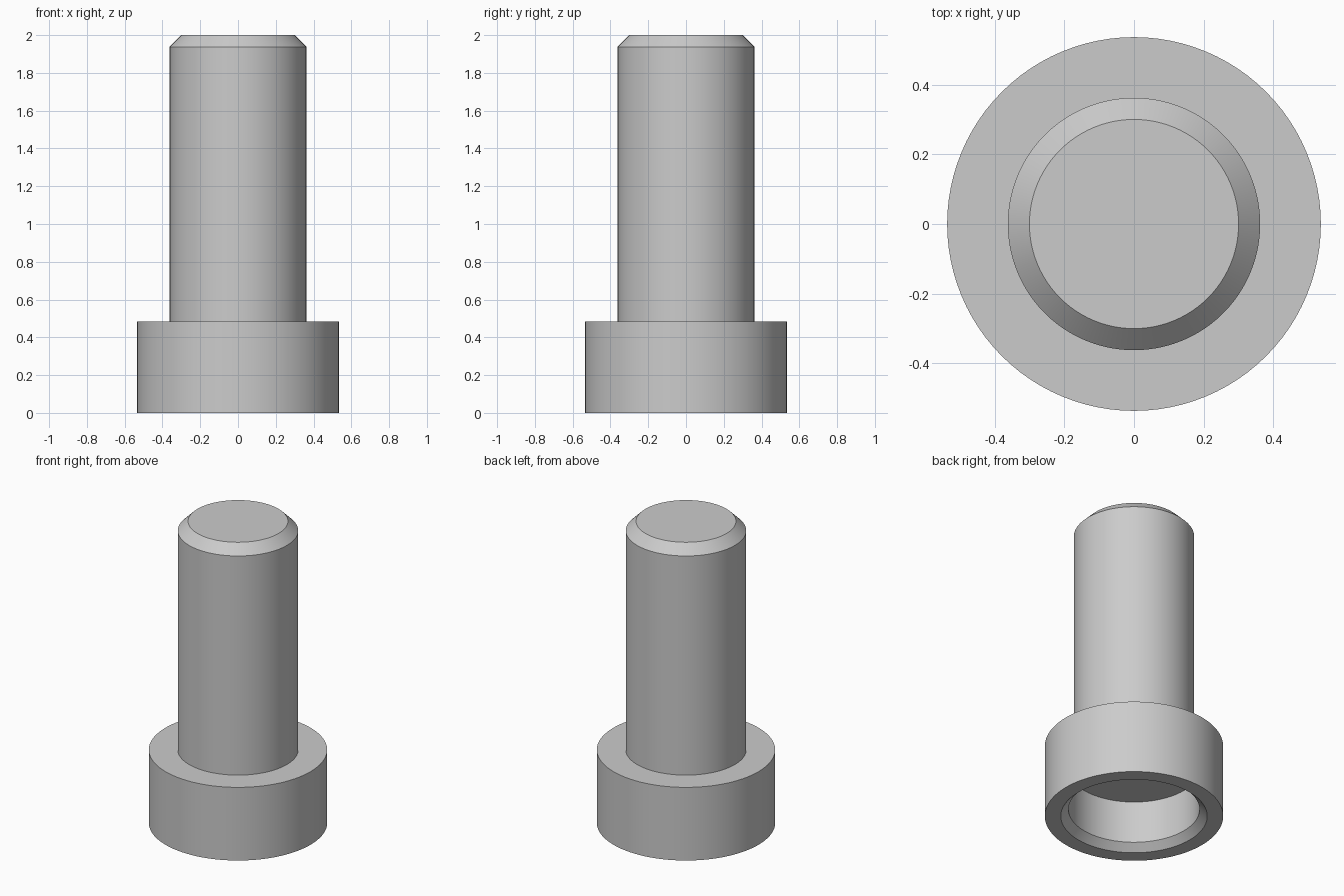
import bpy, bmesh, math
from mathutils import Vector

cube = bpy.data.objects.get("Cube")
if cube:
    bpy.data.objects.remove(cube, do_unlink=True)

SEGMENTS = 96
HEAD_R, HEAD_H = 0.536, 0.485
SHANK_R, LENGTH, TIP_CHAMFER = 0.362, 2.0, 0.062
BORE_R, BORE_DEPTH, BORE_CHAMFER = 0.394, 0.325, 0.046

# Plain grey metal
steel = bpy.data.materials.new("grey_steel")
steel.use_nodes = True
grey = (0.6, 0.6, 0.6, 1.0)
steel.diffuse_color = grey
steel.node_tree.nodes["Principled BSDF"].inputs["Base Color"].default_value = grey


def lathe(name, profile, material):
    """Revolve a (radius, height) profile around the z axis."""
    bm = bmesh.new()
    verts = [bm.verts.new((r, 0, z)) for r, z in profile]
    edges = [bm.edges.new(pair) for pair in zip(verts, verts[1:])]
    bmesh.ops.spin(bm, geom=verts + edges, cent=Vector(), axis=Vector((0, 0, 1)),
                   angle=math.tau, steps=SEGMENTS, use_merge=False)
    bmesh.ops.remove_doubles(bm, verts=bm.verts[:], dist=0.0001)
    bmesh.ops.recalc_face_normals(bm, faces=bm.faces[:])
    mesh = bpy.data.meshes.new(name)
    bm.to_mesh(mesh)
    bm.free()
    mesh.materials.append(material)
    obj = bpy.data.objects.new(name, mesh)
    bpy.context.collection.objects.link(obj)
    bpy.ops.object.select_all(action='DESELECT')
    obj.select_set(True)
    bpy.context.view_layer.objects.active = obj
    bpy.ops.object.shade_smooth_by_angle(angle=math.radians(30))
    return obj


# Head with chamfered round recess underneath, then shank with chamfered tip
lathe("round_head_pin", [
    (0, BORE_DEPTH),
    (BORE_R, BORE_DEPTH),
    (BORE_R, BORE_CHAMFER),
    (BORE_R + BORE_CHAMFER, 0),
    (HEAD_R, 0),
    (HEAD_R, HEAD_H),
    (SHANK_R, HEAD_H),
    (SHANK_R, LENGTH - TIP_CHAMFER),
    (SHANK_R - TIP_CHAMFER, LENGTH),
    (0, LENGTH),
], steel)
